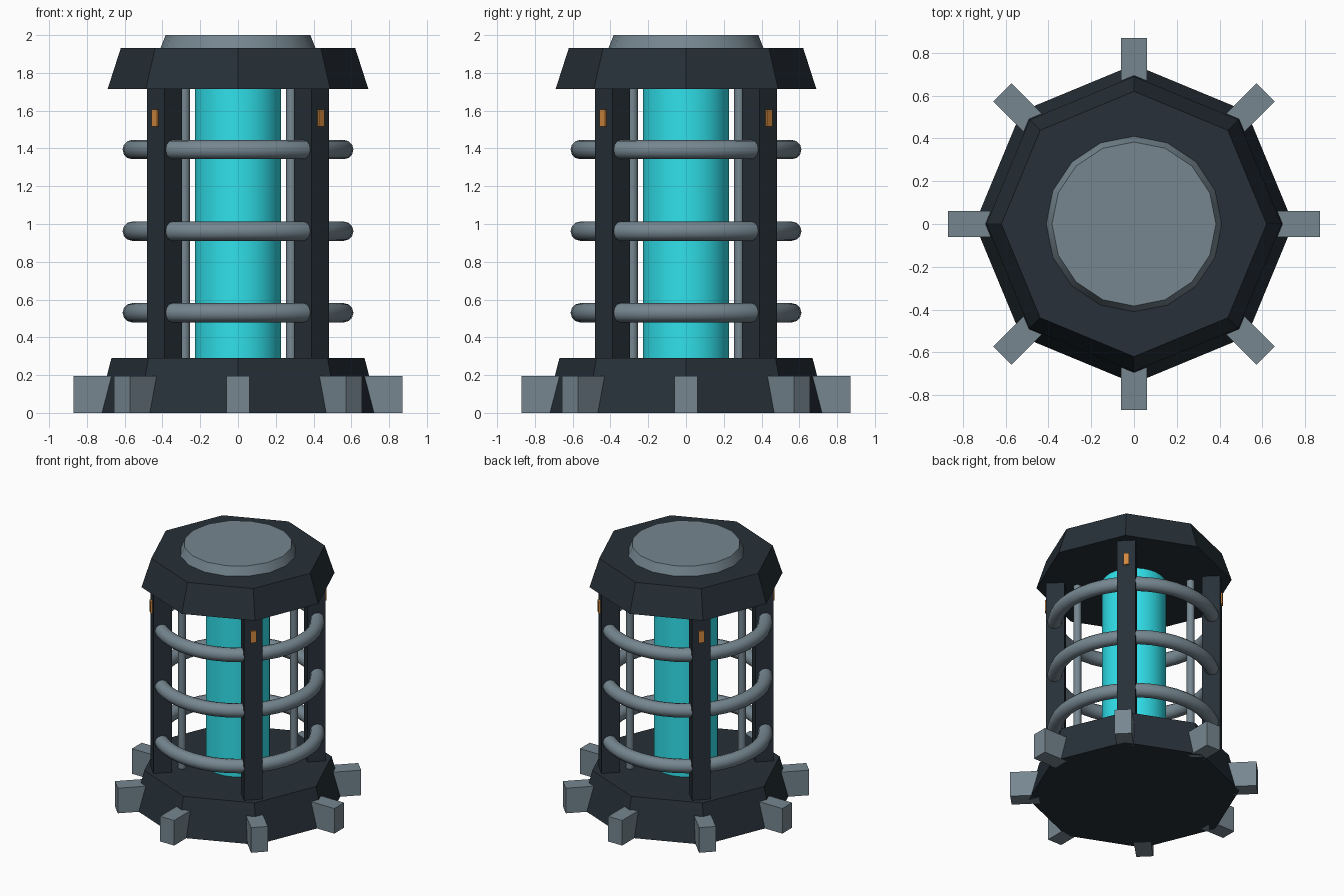
import bpy
from math import pi, cos, sin, radians

if "Cube" in bpy.data.objects:
    bpy.data.objects.remove(bpy.data.objects["Cube"])


def material(name, rgb):
    m = bpy.data.materials.new(name)
    m.diffuse_color = (*rgb, 1)
    m.use_nodes = True
    m.node_tree.nodes["Principled BSDF"].inputs["Base Color"].default_value = m.diffuse_color
    return m


DARK = material("dark_metal", (0.02, 0.03, 0.04))
STEEL = material("steel", (0.18, 0.24, 0.28))
CYAN = material("glowing_cyan", (0.03, 0.75, 0.83))
ORANGE = material("orange", (0.65, 0.25, 0.05))


def finish(name, mat, smooth=False):
    ob = bpy.context.object
    ob.name = name
    ob.data.materials.append(mat)
    if smooth:
        bpy.ops.object.shade_smooth_by_angle(angle=radians(35))
    return ob


def frustum(name, sides, r0, r1, z0, z1, mat, x=0, y=0, smooth=False):
    # Blender's cone starts with a vertex on the y axis
    bpy.ops.mesh.primitive_cone_add(vertices=sides, radius1=r0, radius2=r1,
                                    depth=z1 - z0, location=(x, y, (z0 + z1) / 2))
    return finish(name, mat, smooth)


def radial_box(name, angle, r, size, z, mat):
    bpy.ops.mesh.primitive_cube_add(size=1, location=(r * cos(angle), r * sin(angle), z),
                                    rotation=(0, 0, angle))
    bpy.context.object.scale = size
    return finish(name, mat)


# Octagonal base and cap, with a round lid on top
frustum("base", 8, 0.745, 0.67, 0, 0.29, DARK)
frustum("cap", 8, 0.69, 0.62, 1.715, 1.933, DARK)
frustum("lid", 16, 0.41, 0.383, 1.933, 2.0, STEEL, smooth=True)

# Glowing core
frustum("core_tube", 32, 0.227, 0.227, 0.28, 1.725, CYAN, smooth=True)

# Feet on the corners of the base
for i in range(8):
    radial_box(f"foot_{i}", i * pi / 4, 0.77, (0.2, 0.12, 0.195), 0.0975, STEEL)

# Posts with indicator lights, and thin rods behind them
for i in range(4):
    a = pi / 4 + i * pi / 2
    radial_box(f"post_{i}", a, 0.55, (0.13, 0.13, 1.445), 1.0025, DARK)
    radial_box(f"light_{i}", a, 0.618, (0.02, 0.04, 0.09), 1.56, ORANGE)
    frustum(f"rod_{i}", 12, 0.028, 0.028, 0.28, 1.725, STEEL,
            0.4 * cos(a), 0.4 * sin(a), True)

# Guard rings
for i, z in enumerate((0.53, 0.962, 1.394)):
    bpy.ops.mesh.primitive_torus_add(major_radius=0.56, minor_radius=0.051,
                                     major_segments=40, minor_segments=12,
                                     location=(0, 0, z))
    finish(f"guard_ring_{i}", STEEL, True)
